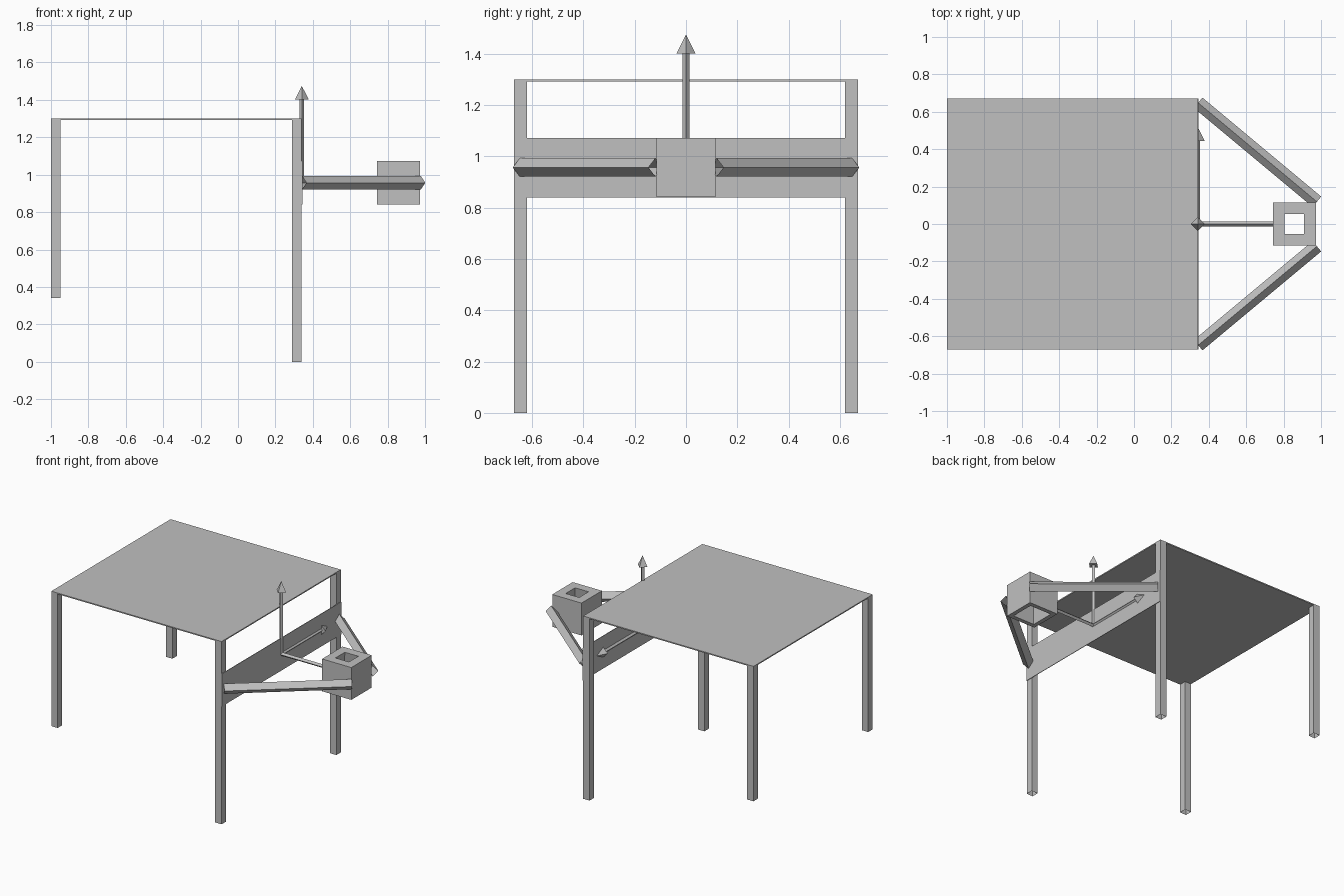
import bpy
import bmesh
import math
from mathutils import Vector, Matrix

cube = bpy.data.objects.get("Cube")
if cube:
    bpy.data.objects.remove(cube, do_unlink=True)

# One plain grey for everything
grey = bpy.data.materials.new("plain grey")
grey.use_nodes = True
COLOUR = (0.53, 0.53, 0.53, 1)
grey.diffuse_color = COLOUR
grey.node_tree.nodes["Principled BSDF"].inputs["Base Color"].default_value = COLOUR


def finish(name, bm):
    mesh = bpy.data.meshes.new(name)
    bm.to_mesh(mesh)
    bm.free()
    mesh.materials.append(grey)
    obj = bpy.data.objects.new(name, mesh)
    bpy.context.collection.objects.link(obj)
    return obj


def box(name, low, high, open_bottom=False):
    """Axis-aligned box between two corners."""
    low, high = Vector(low), Vector(high)
    bm = bmesh.new()
    bmesh.ops.create_cube(bm, size=1)
    bmesh.ops.scale(bm, vec=high - low, verts=bm.verts)
    bmesh.ops.translate(bm, vec=(low + high) / 2, verts=bm.verts)
    if open_bottom:
        bm.normal_update()
        under = [f for f in bm.faces if f.normal.z < -0.9]
        bmesh.ops.delete(bm, geom=under, context='FACES_ONLY')
    return finish(name, bm)


def add_rod(bm, start, end, r_start, r_end, caps=True):
    """Four-sided rod or cone standing on its edges between two points."""
    start, end = Vector(start), Vector(end)
    axis = end - start
    side = Vector((0, 0, 1)).cross(axis)
    side = side.normalized() if side.length > 1e-4 else Vector((1, 0, 0))
    along = axis.normalized()
    frame = Matrix((side, along.cross(side), along)).transposed().to_4x4()
    # Turn the section so that its corners lie on the side and up axes
    made = bmesh.ops.create_cone(bm, cap_ends=caps, segments=4, radius1=r_start,
                                 radius2=r_end, depth=axis.length)["verts"]
    corner = made[0].co
    turn = Matrix.Rotation(-math.atan2(corner.y, corner.x), 4, 'Z')
    place = Matrix.Translation((start + end) / 2) @ frame @ turn
    bmesh.ops.transform(bm, matrix=place, verts=made)


# Table top
WEST, EAST, HALF, TOP, LEG = -1.0, 0.34, 0.67, 1.30, 0.05
box("table_top", (WEST, -HALF, TOP - 0.008), (EAST, HALF, TOP))

# Legs: the pair beside the board is longer
for x, foot, label in ((WEST, 0.34, "short_leg"), (EAST - LEG, 0, "long_leg")):
    for y, end in ((-HALF, "front"), (HALF - LEG, "back")):
        box(f"{end}_{label}", (x, y, foot), (x + LEG, y + LEG, TOP - 0.008),
            open_bottom=True)

# Board across the long legs
box("cross_board", (EAST, -HALF, 0.84), (EAST + 0.004, HALF, 1.072))

# Hollow block: a square shell, wider inside at its lower end
MID_X, LOW, HIGH = 0.857, 0.842, 1.072
bm = bmesh.new()
loops = []
for half, z in ((0.115, LOW), (0.115, HIGH), (0.053, HIGH), (0.085, LOW)):
    loops.append([bm.verts.new((MID_X + sx * half, sy * half, z))
                  for sx, sy in ((-1, -1), (1, -1), (1, 1), (-1, 1))])
for a, b in zip(loops, loops[1:] + loops[:1]):
    for i in range(4):
        j = (i + 1) % 4
        bm.faces.new((a[i], a[j], b[j], b[i]))
bmesh.ops.recalc_face_normals(bm, faces=bm.faces)
finish("hollow_block", bm)

# Diagonal struts from the board ends to the block
HUB_Z = 0.957
for s, end in ((-1, "front"), (1, "back")):
    bm = bmesh.new()
    add_rod(bm, (0.343, s * 0.648, HUB_Z), (0.978, s * 0.119, HUB_Z),
            0.036, 0.036, caps=False)
    finish(f"{end}_strut", bm)

# Direction arrows rising from the middle of the board
hub = Vector((EAST + 0.001, 0, HUB_Z))
for name, way in (("upright_arrow", Vector((0, 0, 1))),
                  ("sideways_arrow", Vector((0, 1, 0)))):
    bm = bmesh.new()
    neck = hub + way * 0.445
    add_rod(bm, hub, neck, 0.013, 0.013)
    add_rod(bm, neck, hub + way * 0.518, 0.037, 0)
    finish(name, bm)

# Plain rod that runs into the block
bm = bmesh.new()
add_rod(bm, hub, (0.76, 0, HUB_Z), 0.013, 0.013)
finish("block_rod", bm)
